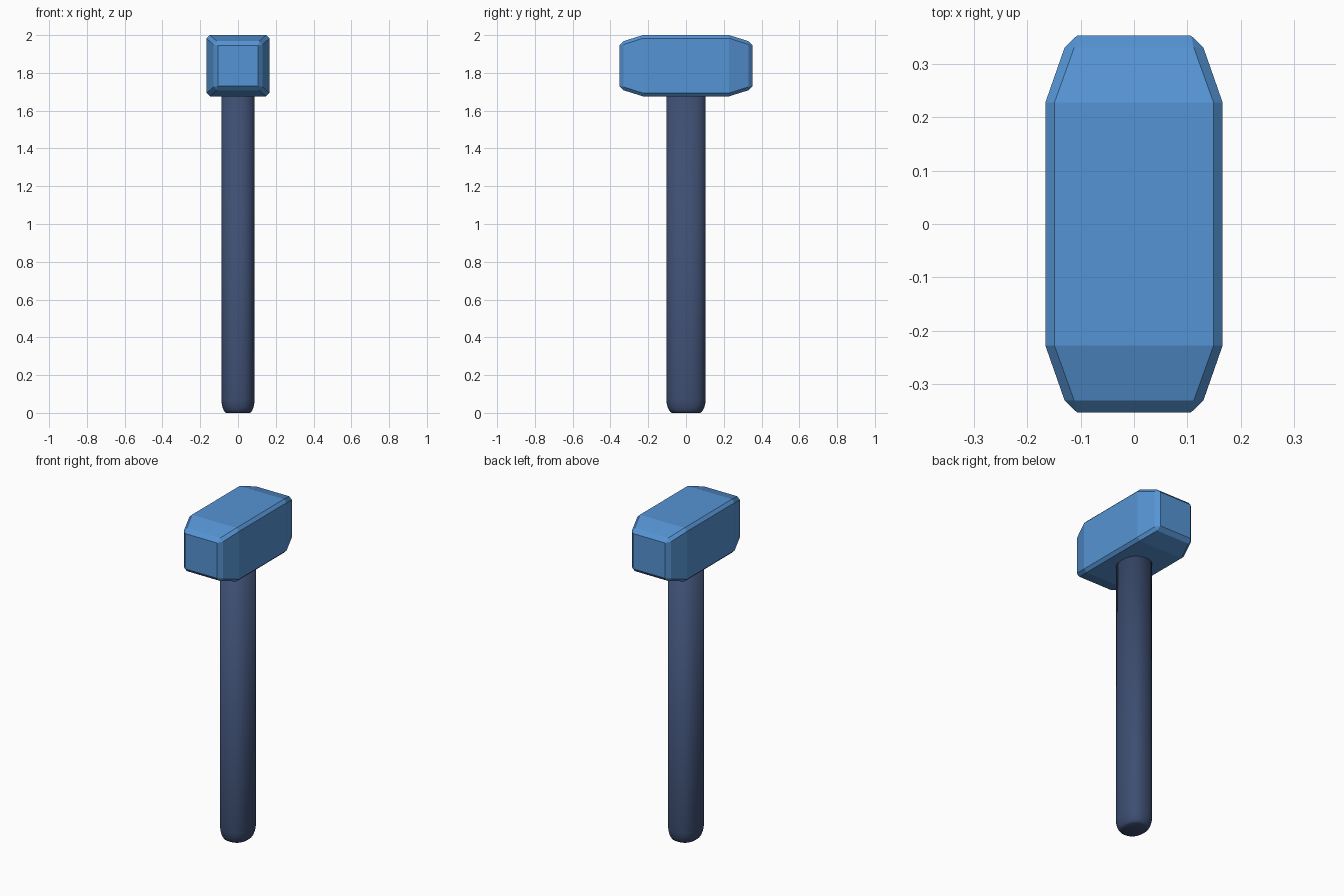
import bpy
import bmesh
from math import cos, sin, pi, copysign

if "Cube" in bpy.data.objects:
    bpy.data.objects.remove(bpy.data.objects["Cube"], do_unlink=True)


def material(name, rgb):
    mat = bpy.data.materials.new(name)
    mat.use_nodes = True
    mat.diffuse_color = (*rgb, 1)
    mat.node_tree.nodes["Principled BSDF"].inputs["Base Color"].default_value = (*rgb, 1)
    return mat


def loft(name, sections, mat, smooth=False):
    """Skin equal-length rings of points and cap both ends."""
    bm = bmesh.new()
    rings = [[bm.verts.new(p) for p in ring] for ring in sections]
    count = len(rings[0])
    for a, b in zip(rings, rings[1:]):
        for i in range(count):
            j = (i + 1) % count
            bm.faces.new((a[i], a[j], b[j], b[i]))
    bm.faces.new(rings[0])
    bm.faces.new(rings[-1])
    bmesh.ops.remove_doubles(bm, verts=bm.verts, dist=0.0005)
    bmesh.ops.recalc_face_normals(bm, faces=bm.faces)
    for face in bm.faces:
        face.smooth = smooth
    mesh = bpy.data.meshes.new(name)
    bm.to_mesh(mesh)
    bm.free()
    mesh.materials.append(mat)
    obj = bpy.data.objects.new(name, mesh)
    bpy.context.collection.objects.link(obj)
    return obj


def chamfered_section(y, half_x, half_z, cut, centre=1.838):
    """Rectangle with cut corners, standing in the xz plane."""
    x, z = half_x, half_z
    corners = [(x, z - cut), (x - cut, z), (cut - x, z), (-x, z - cut),
               (-x, cut - z), (cut - x, -z), (x - cut, -z), (x, cut - z)]
    return [(px, y, centre + pz) for px, pz in corners]


def oval(z, scale, power=2.35, sides=40):
    """Slightly squared oval, deeper than it is wide."""
    ring = []
    for i in range(sides):
        a = 2 * pi * i / sides
        c, s = cos(a), sin(a)
        ring.append((0.088 * scale * copysign(abs(c) ** (2 / power), c),
                     0.104 * scale * copysign(abs(s) ** (2 / power), s), z))
    return ring


head_blue = material("head blue", (0.091, 0.296, 0.658))
handle_navy = material("handle navy", (0.047, 0.076, 0.165))

# Hammer head: straight middle, tapered ends, bevelled striking faces
half_profile = [(0.228, 0.166, 0.162, 0.017), (0.331, 0.13, 0.13, 0.018),
                (0.353, 0.107, 0.107, 0)]
sections = [chamfered_section(-y, *size) for y, *size in reversed(half_profile)]
sections += [chamfered_section(y, *size) for y, *size in half_profile]
loft("hammer_head", sections, head_blue)

# Handle: oval shaft with a rounded butt
butt = [(0, 0.72), (0.005, 0.8), (0.015, 0.87), (0.03, 0.93), (0.05, 0.98), (0.07, 1)]
loft("handle", [oval(z, s) for z, s in butt + [(1.75, 1)]], handle_navy, smooth=True)
